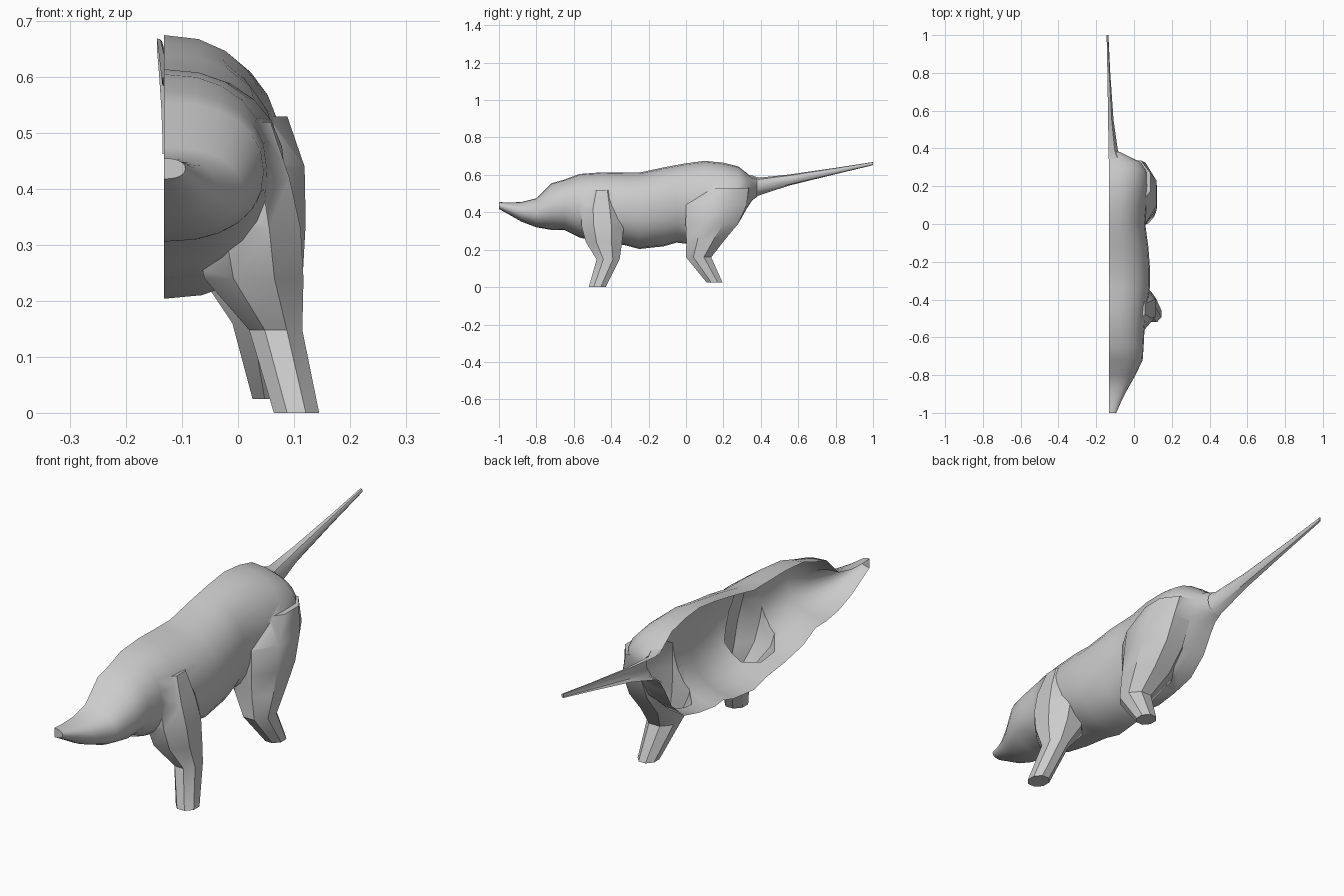
import bpy, bmesh, math

if "Cube" in bpy.data.objects:
    bpy.data.objects.remove(bpy.data.objects["Cube"])

CX = -0.132  # open symmetry plane of the half model

# y, top z, bottom z, half width
BODY = [(-1.0, .455, .418, .038), (-.95, .452, .39, .06), (-.88, .455, .35, .095),
        (-.8, .475, .32, .14), (-.72, .555, .306, .178), (-.65, .575, .305, .183),
        (-.57, .605, .265, .187), (-.45, .614, .24, .2), (-.33, .612, .225, .217),
        (-.25, .612, .204, .218), (-.12, .64, .218, .208), (-.05, .653, .238, .198),
        (0, .662, .232, .192), (.1, .675, .245, .2), (.2, .665, .27, .21),
        (.28, .645, .34, .202), (.325, .61, .42, .17), (.355, .585, .465, .11),
        (.38, .582, .482, .06)]


def power(v, p):
    return math.copysign(abs(v) ** p, v)


def half_ring(y, top, bottom, width, n, cx=CX):
    mid, h = (top + bottom) / 2, (top - bottom) / 2
    # the rump is more roof shaped than the chest
    p = .98 if y > -.1 else .9
    pts = []
    for i in range(n + 1):
        a = math.pi * (.5 - i / n)
        c = max(math.cos(a), 0) if 0 < i < n else 0
        pts.append((cx + width * power(c, .87), y, mid + h * power(math.sin(a), p)))
    return pts


def loft(name, rings, closed=False, caps=(True, True)):
    bm = bmesh.new()
    rows = [[bm.verts.new(p) for p in r] for r in rings]
    n = len(rows[0])
    for a, b in zip(rows, rows[1:]):
        for i in range(n if closed else n - 1):
            j = (i + 1) % n
            bm.faces.new((a[i], a[j], b[j], b[i]))
    if caps[0]:
        bm.faces.new(rows[0][::-1])
    if caps[1]:
        bm.faces.new(rows[-1])
    bmesh.ops.recalc_face_normals(bm, faces=bm.faces)
    if not closed and sum(f.normal.x * f.calc_area() for f in bm.faces) < 0:
        bmesh.ops.reverse_faces(bm, faces=bm.faces)
    me = bpy.data.meshes.new(name)
    bm.to_mesh(me)
    bm.free()
    ob = bpy.data.objects.new(name, me)
    bpy.context.collection.objects.link(ob)
    return ob


def activate(ob):
    bpy.ops.object.select_all(action='DESELECT')
    ob.select_set(True)
    bpy.context.view_layer.objects.active = ob


def leg(name, levels):
    # each level: z, y min, y max, x min, x max
    rings = []
    for z, y0, y1, x0, x1 in levels:
        ring = []
        for i in range(8):
            a = math.pi * (i + .5) / 4
            ring.append(((x0 + x1) / 2 + (x1 - x0) / 2 * math.cos(a) / .924,
                         (y0 + y1) / 2 + (y1 - y0) / 2 * math.sin(a) / .924, z))
        rings.append(ring)
    return loft(name, rings, closed=True)


# half body with snout: closed by a flat strip so the legs can be joined on
body = loft("body", [half_ring(*r, 12) for r in BODY])
bm = bmesh.new()
bm.from_mesh(body.data)
bmesh.ops.holes_fill(bm, edges=[e for e in bm.edges if e.is_boundary], sides=0)
bmesh.ops.recalc_face_normals(bm, faces=bm.faces)
bm.to_mesh(body.data)
bm.free()

# legs, widening into shoulder and haunch
legs = [leg("front_leg", [(0, -.52, -.43, .064, .145), (.148, -.478, -.355, .02, .115),
                          (.24, -.535, -.342, -.06, .117), (.33, -.56, -.332, -.08, .112),
                          (.42, -.56, -.345, -.08, .092), (.52, -.52, -.38, -.08, .058)]),
        leg("back_leg", [(.025, .11, .195, .026, .1), (.16, 0, .135, -.01, .108),
                         (.25, .002, .205, -.07, .116), (.34, -.002, .28, -.08, .121),
                         (.44, .0, .325, -.08, .119), (.53, .11, .335, -.08, .088)])]
activate(body)
for ob in legs:
    m = body.modifiers.new("join", 'BOOLEAN')
    m.operation, m.solver, m.object = 'UNION', 'EXACT', ob
    bpy.ops.object.modifier_apply(modifier=m.name)
    bpy.data.objects.remove(ob, do_unlink=True)

# reopen the symmetry plane and the tail root
bm = bmesh.new()
bm.from_mesh(body.data)
bmesh.ops.delete(bm, geom=[f for f in bm.faces
                           if all(abs(v.co.x - CX) < .001 for v in f.verts)
                           or all(abs(v.co.y - .38) < .001 for v in f.verts)],
                 context='FACES')
bm.to_mesh(body.data)
bm.free()

# tapering half tail, drifting slightly to the left at the tip
tail = loft("tail", [half_ring(.345, .6, .462, .075, 5, -.135),
                     half_ring(.39, .585, .49, .052, 5, -.135),
                     half_ring(.55, .602, .543, .03, 5, -.137),
                     half_ring(.8, .638, .604, .016, 5, -.141),
                     half_ring(1.0, .669, .652, .01, 5, -.145)], caps=(False, True))

for ob in (body, tail):
    activate(ob)
    bpy.ops.object.shade_smooth_by_angle(angle=math.radians(36))
